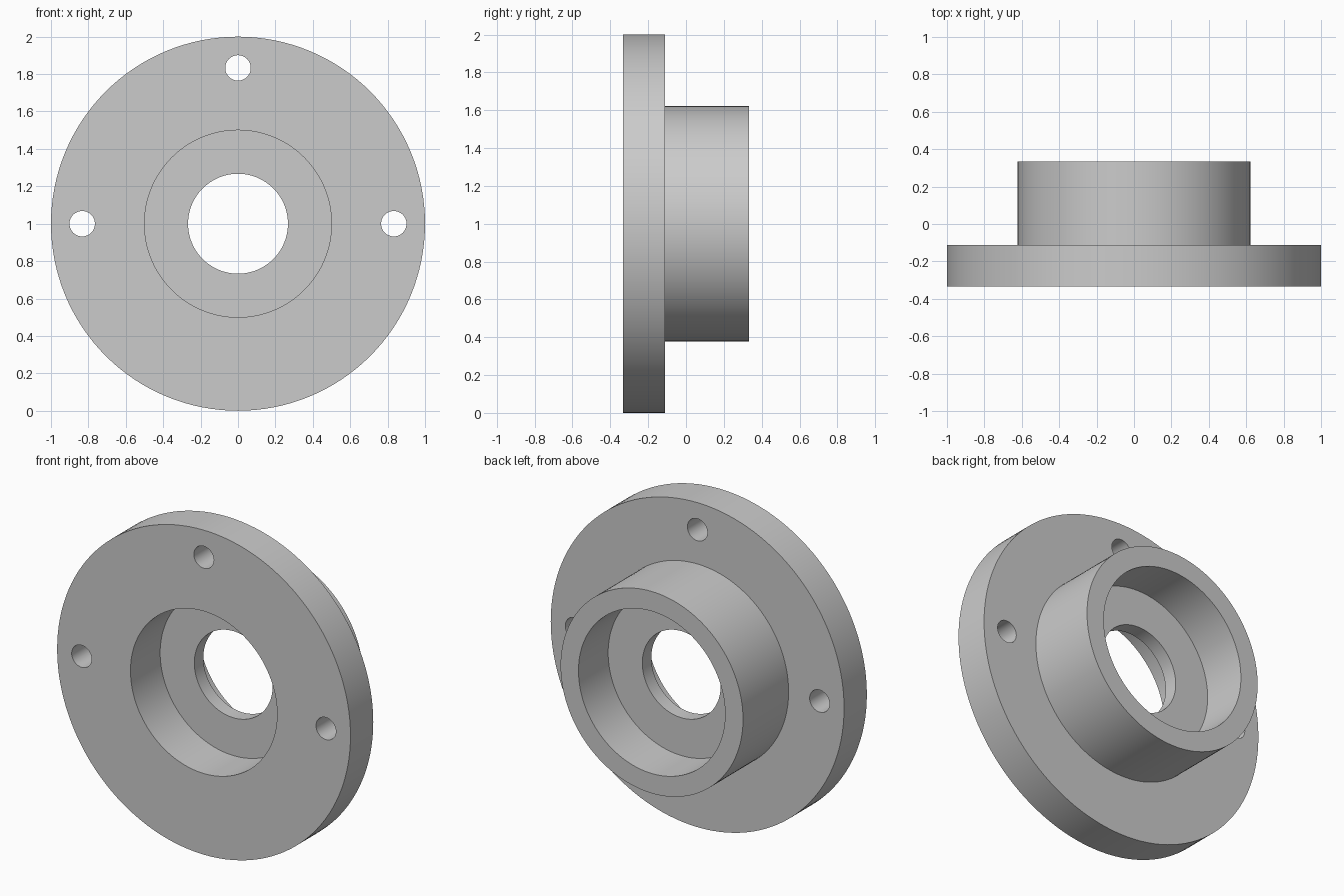
import bpy, bmesh
from math import cos, sin, pi, radians

cube = bpy.data.objects.get("Cube")
if cube:
    bpy.data.objects.remove(cube, do_unlink=True)

SEGMENTS = 128
CENTRE_Z = 1.0

# Plain grey metal
grey = bpy.data.materials.new("grey metal")
grey.use_nodes = True
colour = (0.6, 0.6, 0.6, 1)
grey.diffuse_color = colour
grey.node_tree.nodes["Principled BSDF"].inputs["Base Color"].default_value = colour


def lathe(name, profile, segments):
    """Spin a closed (radius, y) profile round the y axis."""
    bm = bmesh.new()
    rings = []
    for i in range(segments):
        a = 2 * pi * i / segments
        rings.append([bm.verts.new((r * cos(a), y, r * sin(a))) for r, y in profile])
    n = len(profile)
    for i in range(segments):
        a, b = rings[i], rings[(i + 1) % segments]
        for j in range(n):
            k = (j + 1) % n
            bm.faces.new((a[j], a[k], b[k], b[j]))
    bmesh.ops.recalc_face_normals(bm, faces=bm.faces)
    mesh = bpy.data.meshes.new(name)
    bm.to_mesh(mesh)
    bm.free()
    obj = bpy.data.objects.new(name, mesh)
    bpy.context.collection.objects.link(obj)
    mesh.materials.append(grey)
    return obj


# Flange, hub, two counterbores and the thin web between them
FRONT, BACK, STEP, WEB = -0.333, 0.333, -0.111, 0.044
RIM_R, HUB_R, BORE_R, HOLE_R = 1.0, 0.622, 0.5, 0.267
flange = lathe("flanged_hub", [
    (RIM_R, FRONT), (RIM_R, STEP), (HUB_R, STEP), (HUB_R, BACK),
    (BORE_R, BACK), (BORE_R, WEB), (HOLE_R, WEB), (HOLE_R, -WEB),
    (BORE_R, -WEB), (BORE_R, FRONT)], SEGMENTS)
flange.location.z = CENTRE_Z

# Four bolt holes
BOLT_CIRCLE, BOLT_R = 0.833, 0.068
bm = bmesh.new()
for i in range(4):
    a = i * pi / 2
    made = bmesh.ops.create_cone(bm, cap_ends=True, segments=48,
                                 radius1=BOLT_R, radius2=BOLT_R, depth=0.6)
    for v in made["verts"]:
        x, y, z = v.co
        v.co = (x + BOLT_CIRCLE * cos(a), z + STEP, y + BOLT_CIRCLE * sin(a))
bmesh.ops.recalc_face_normals(bm, faces=bm.faces)
mesh = bpy.data.meshes.new("bolt_hole_cutter")
bm.to_mesh(mesh)
bm.free()
mesh.materials.append(grey)
cutter = bpy.data.objects.new("bolt_hole_cutter", mesh)
bpy.context.collection.objects.link(cutter)
cutter.location.z = CENTRE_Z
cutter.hide_render = True

cut = flange.modifiers.new("bolt_holes", "BOOLEAN")
cut.operation = "DIFFERENCE"
cut.solver = "EXACT"
cut.object = cutter

# Apply the cut, then smooth the round walls
bpy.ops.object.select_all(action="DESELECT")
flange.select_set(True)
bpy.context.view_layer.objects.active = flange
bpy.ops.object.modifier_apply(modifier=cut.name)
bpy.data.objects.remove(cutter, do_unlink=True)
bpy.ops.object.shade_smooth_by_angle(angle=radians(30))
